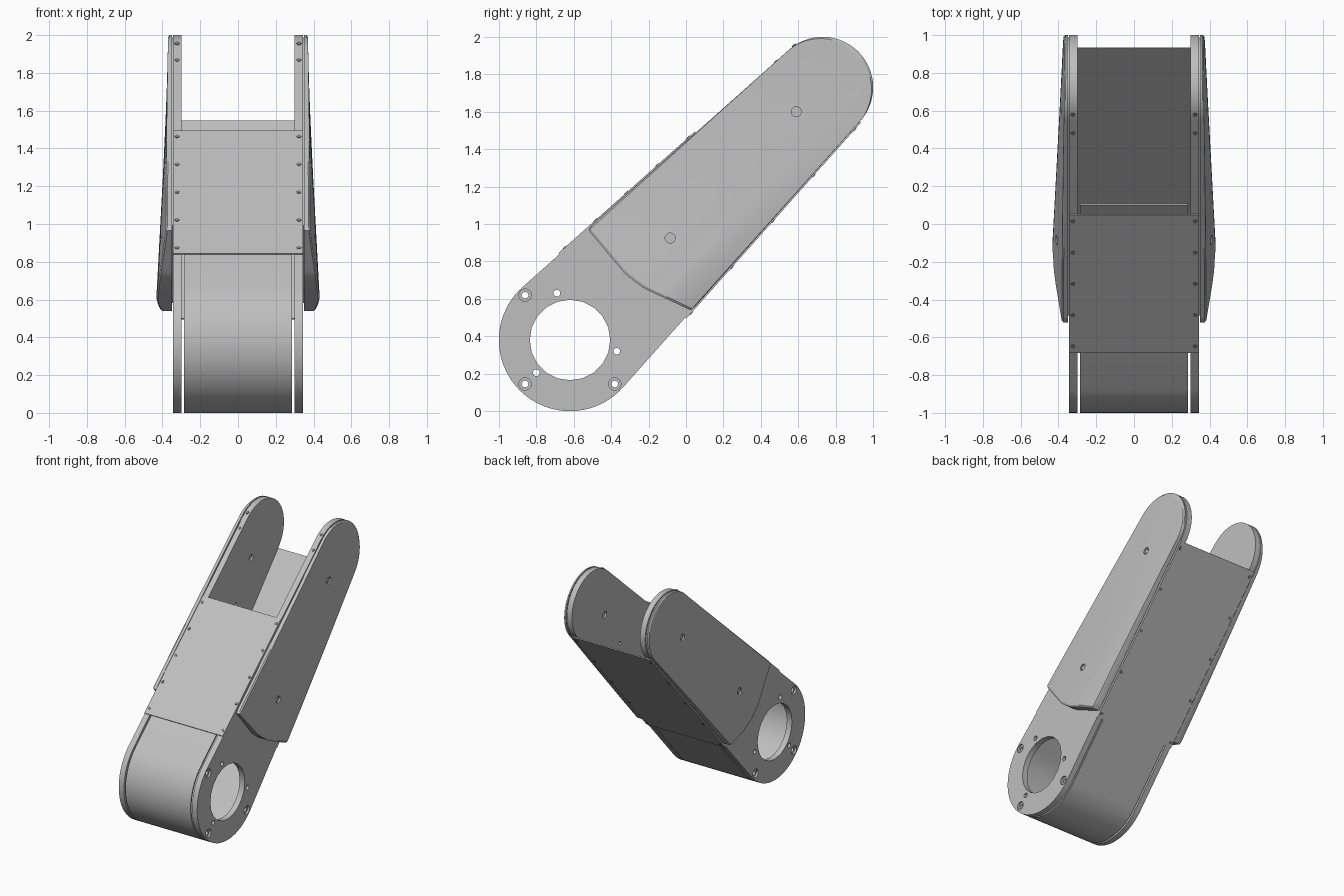
import bpy, bmesh, math
from mathutils import Vector, Matrix

if "Cube" in bpy.data.objects:
    bpy.data.objects.remove(bpy.data.objects["Cube"])

R1, R2 = 0.38, 0.27                 # lower and upper end radii
LEN = 1.35 * math.sqrt(2)           # distance between end centres
TAPER = math.asin((R1 - R2) / LEN)
A = math.pi / 2 - TAPER             # tangent angle from the arm axis
Q = math.sqrt(0.5)


def material(name, v):
    m = bpy.data.materials.new(name)
    m.diffuse_color = (v, v, v, 1)
    m.use_nodes = True
    m.node_tree.nodes["Principled BSDF"].inputs["Base Color"].default_value = m.diffuse_color
    return m


GREY = material("light grey", 0.52)
DARK = material("screw grey", 0.22)


def place(x, s, t):
    """Arm coordinates (s along, t across) to world."""
    return Vector((x, -0.62 + (s - t) * Q, 0.38 + (s + t) * Q))


def local(y, z):
    return ((y + 0.62 + z - 0.38) * Q, (z - 0.38 - y - 0.62) * Q)


def edge(s, side, off=0.0):
    """Point on the straight tapered edge; side is 1 for front, -1 for back."""
    t = R1 * math.sin(A) - (s - R1 * math.cos(A)) * math.tan(TAPER)
    return (s + off * math.sin(TAPER), side * (t + off * math.cos(TAPER)))


def arc(cs, r, a0, a1, n):
    return [(cs + r * math.cos(a0 + (a1 - a0) * i / n),
             r * math.sin(a0 + (a1 - a0) * i / n)) for i in range(n + 1)]


def finish(name, bm, mat=GREY, mirror=False):
    bmesh.ops.recalc_face_normals(bm, faces=bm.faces[:])
    me = bpy.data.meshes.new(name)
    bm.to_mesh(me)
    bm.free()
    me.materials.append(mat)
    ob = bpy.data.objects.new(name, me)
    bpy.context.collection.objects.link(ob)
    if mirror:
        ob.modifiers.new("Mirror", 'MIRROR')
    return ob


def smooth(ob):
    bpy.ops.object.select_all(action='DESELECT')
    bpy.context.view_layer.objects.active = ob
    ob.select_set(True)
    bpy.ops.object.shade_smooth_by_angle(angle=math.radians(30))


def prism(name, pts, x0, x1, mirror=False):
    bm = bmesh.new()
    a = [bm.verts.new(place(x0, *p)) for p in pts]
    b = [bm.verts.new(place(x1, *p)) for p in pts]
    bm.faces.new(a)
    bm.faces.new(b[::-1])
    for i in range(len(pts)):
        j = (i + 1) % len(pts)
        bm.faces.new((a[i], b[i], b[j], a[j]))
    return finish(name, bm, GREY, mirror)


def cyl(bm, centre, axis, r, depth, n=16):
    rot = Vector(axis).to_track_quat('Z', 'Y').to_matrix().to_4x4()
    bmesh.ops.create_cone(bm, cap_ends=True, segments=n, radius1=r, radius2=r,
                          depth=depth, matrix=Matrix.Translation(centre) @ rot)


def cut(ob, bm):
    cutter = finish("cutter", bm)
    cutter.hide_render = True
    mod = ob.modifiers.new("Cut", 'BOOLEAN')
    mod.operation, mod.solver, mod.object = 'DIFFERENCE', 'EXACT', cutter
    bpy.context.view_layer.objects.active = ob
    bpy.ops.object.modifier_move_to_index(modifier="Cut", index=0)
    bpy.ops.object.modifier_apply(modifier="Cut")
    bpy.data.objects.remove(cutter)


X = (1, 0, 0)
# Side plates with the large bore, bolt holes and counterbores
outline = arc(0, R1, A, 2 * math.pi - A, 40) + arc(LEN, R2, -A, A, 32)
plate = prism("side_plate", outline, 0.298, 0.343, True)
bm = bmesh.new()
cyl(bm, place(0.32, 0, 0), X, 0.215, 0.2, 20)
for y, z in ((-0.69, 0.63), (-0.37, 0.32), (-0.80, 0.205)):
    cyl(bm, place(0.32, *local(y, z)), X, 0.018, 0.2)
corners = ((-0.86, 0.62), (-0.86, 0.145), (-0.38, 0.145))
for y, z in corners:
    cyl(bm, place(0.32, *local(y, z)), X, 0.018, 0.2)
cut(plate, bm)
bm = bmesh.new()
for y, z in corners:
    cyl(bm, place(0.343, *local(y, z)), X, 0.033, 0.03)
for y, z in ((0.33, 1.17), (0.42, 1.1), (0.5, 1.2), (0.4, 1.3)):
    cyl(bm, place(0.298, *local(y, z)), X, 0.014, 0.03)
cyl(bm, place(0.298, *local(0.59, 1.6)), X, 0.025, 0.03)
cut(plate, bm)
smooth(plate)

# Rounded shell wrapped round the lower end
T = 0.012
shell = ([edge(0.42, 1)] + arc(0, R1, A, 2 * math.pi - A, 40) + [edge(0.69, -1)]
         + [edge(0.69, -1, -T)] + arc(0, R1 - T, 2 * math.pi - A, A, 40) + [edge(0.42, 1, -T)])
smooth(prism("lower_end_shell", shell, -0.285, 0.285))

# Flat cover panels, front and back
for name, s0, s1, side in (("front_panel", 0.285, 1.26, 1), ("back_panel", 0.52, 1.92, -1)):
    prism(name, [edge(s0, side), edge(s1, side), edge(s1, side, 0.008), edge(s0, side, 0.008)],
          -0.343, 0.343)

# Panel and plate edge screws
bm = bmesh.new()
rows = [(0.329 + 0.221 * i, 1, 0.008) for i in range(5)]
rows += [(0.56 + 0.328 * i, -1, 0.008) for i in range(5)]
rows += [(1.83, 1, 0), (1.96, 1, 0)]
for s, side, off in rows:
    axis = place(0, *edge(s, side, 1)) - place(0, *edge(s, side))
    cyl(bm, place(0.323, *edge(s, side, off)), axis, 0.012, 0.006, 12)
finish("edge_screws", bm, DARK, True)


# Bulged side covers: thickest along a lengthwise ridge near the back edge
def bulge(s, t):
    ridge = 0.065 * (1 - (s - 0.56) / 1.62)
    p = 1 - 0.8 * (t + 0.16) / 0.51 if t > -0.16 else 1 - 0.3 * ((t + 0.16) / 0.17) ** 2
    p -= 0.06 * math.exp(-((t + 0.14) / 0.06) ** 2)     # soften the ridge
    return 0.368 + max(ridge, 0) * p


def lower_end(f):
    """Angled lower edge of the cover, with a rounded corner and tips."""
    t = f * 0.354
    k = t + 0.02
    s = 0.452 + (0.09 * k if k > 0 else -0.36 * k) + 0.012 * math.exp(-(k / 0.04) ** 2)
    return s + (0.03 if abs(f) > 0.999 else 0), t


NF, NU = 36, 28
fs = [-1, -0.97] + [-0.94 + 1.88 * i / (NF - 4) for i in range(NF - 3)] + [0.97, 1]
us = [0, 0.008] + [0.02 + 0.96 * i / (NU - 4) for i in range(NU - 3)] + [0.992, 1]
bm = bmesh.new()
top, base = [], []
for i, f in enumerate(fs):
    s0, t0 = lower_end(f)
    if abs(f) == 1:
        s0, t0 = edge(s0, f)
    s1, t1 = LEN + R2 * math.cos(f * A), R2 * math.sin(f * A)
    col, low = [], []
    for j, u in enumerate(us):
        s, t = s0 + (s1 - s0) * u, t0 + (t1 - t0) * u
        rim = i in (0, len(fs) - 1) or j in (0, len(us) - 1)
        col.append(bm.verts.new(place(bulge(s, t) - (0.008 if rim else 0), s, t)))
        low.append(bm.verts.new(place(0.35, s, t)))
    top.append(col)
    base.append(low)
nf, nu = len(fs) - 1, len(us) - 1
for i in range(nf):
    for j in range(nu):
        for g in (top, base):
            bm.faces.new((g[i][j], g[i + 1][j], g[i + 1][j + 1], g[i][j + 1]))
loop = ([(i, 0) for i in range(nf)] + [(nf, j) for j in range(nu)]
        + [(i, nu) for i in range(nf, 0, -1)] + [(0, j) for j in range(nu, 0, -1)])
for (a, b), (c, d) in zip(loop, loop[1:] + loop[:1]):
    bm.faces.new((top[a][b], top[c][d], base[c][d], base[a][b]))
cover = finish("side_cover", bm, GREY, True)

# Recessed cover screws
holes, heads = bmesh.new(), bmesh.new()
for y, z in ((0.59, 1.6), (-0.085, 0.925)):
    s, t = local(y, z)
    x = bulge(s, t)
    cyl(holes, place(x + 0.02, s, t), X, 0.027, 0.064, 20)
    cyl(heads, place(x - 0.015, s, t), X, 0.017, 0.02, 16)
cut(cover, holes)
smooth(cover)
finish("cover_screws", heads, GREY, True)

# Thin spacer between plate and cover
spacer = [edge(0.53, 1, -0.012)] + arc(LEN, R2 - 0.012, A, -A, 24) + [edge(0.62, -1, -0.012)]
smooth(prism("cover_spacer", spacer, 0.342, 0.351, True))
